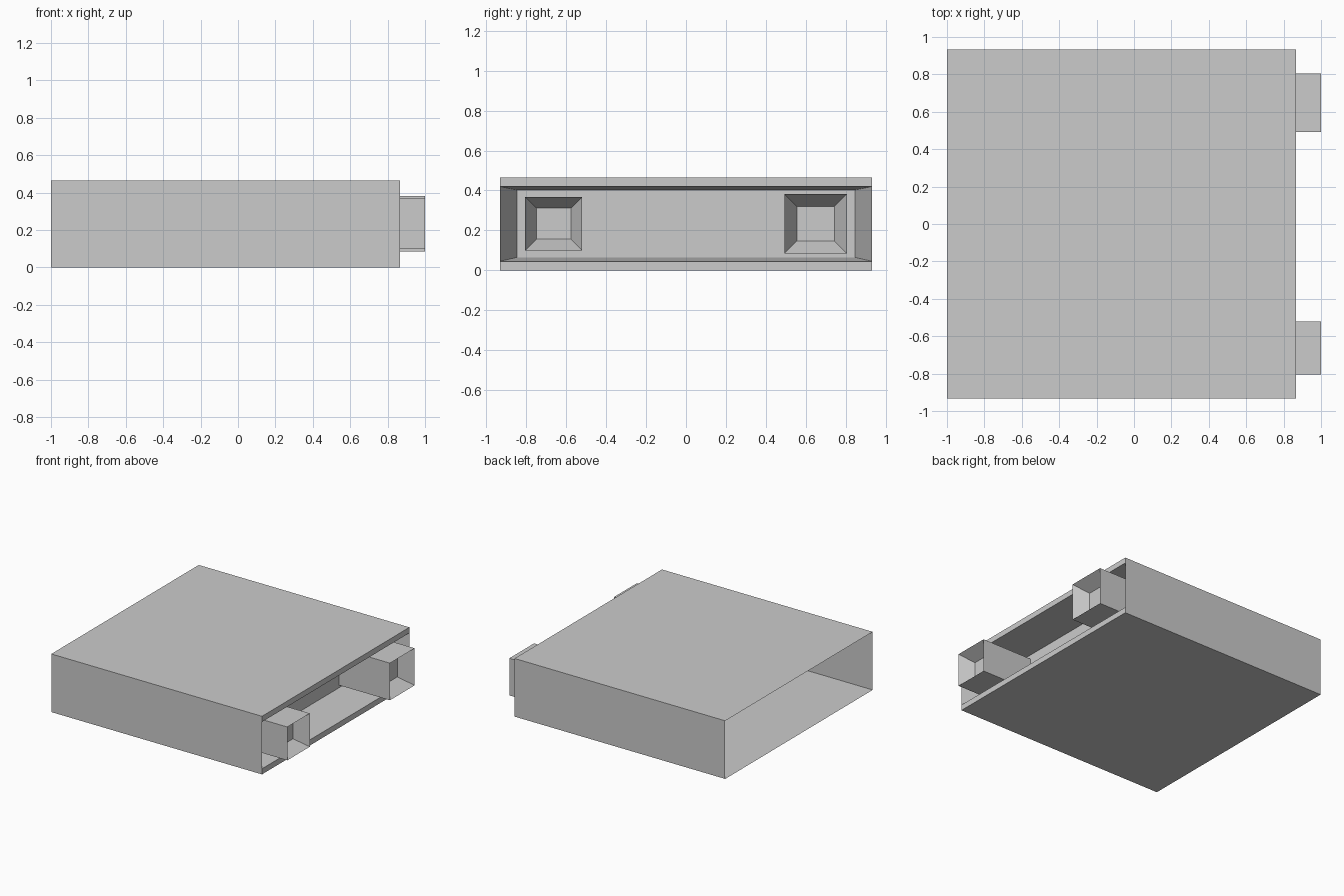
import bpy
import bmesh

if "Cube" in bpy.data.objects:
    bpy.data.objects.remove(bpy.data.objects["Cube"])


def rect_loft(name, sections, cap_end=True):
    """Skin rectangles (x, y0, y1, z0, z1) in order and cap the last one."""
    bm = bmesh.new()
    rings = [[bm.verts.new((x, y, z)) for y, z in
              ((y0, z0), (y1, z0), (y1, z1), (y0, z1))]
             for x, y0, y1, z0, z1 in sections]
    for a, b in zip(rings, rings[1:]):
        for i in range(4):
            j = (i + 1) % 4
            bm.faces.new((a[i], a[j], b[j], b[i]))
    if cap_end:
        bm.faces.new(rings[-1])
    mesh = bpy.data.meshes.new(name)
    bm.to_mesh(mesh)
    bm.free()
    obj = bpy.data.objects.new(name, mesh)
    bpy.context.collection.objects.link(obj)
    return obj


FRONT, RECESS, TIP = 0.865, 0.55, 1.0

# Thin housing, open on the left, with a rim and tapered recess on the right
rect_loft("housing", [
    (-1.0, -0.932, 0.932, 0.0, 0.465),
    (FRONT, -0.932, 0.932, 0.0, 0.465),
    (FRONT, -0.932, 0.932, 0.045, 0.42),
    (RECESS, -0.845, 0.845, 0.065, 0.402),
])

# Two square pegs rising from the recess, each with a tapered socket
for name, y0, y1, z0, z1, inset in (
        ("front_peg", -0.805, -0.52, 0.10, 0.367, 0.056),
        ("back_peg", 0.493, 0.805, 0.085, 0.382, 0.062)):
    rect_loft(name, [
        (RECESS, y0, y1, z0, z1),
        (TIP, y0, y1, z0, z1),
        (TIP - 0.11, y0 + inset, y1 - inset, z0 + inset, z1 - inset),
    ])
